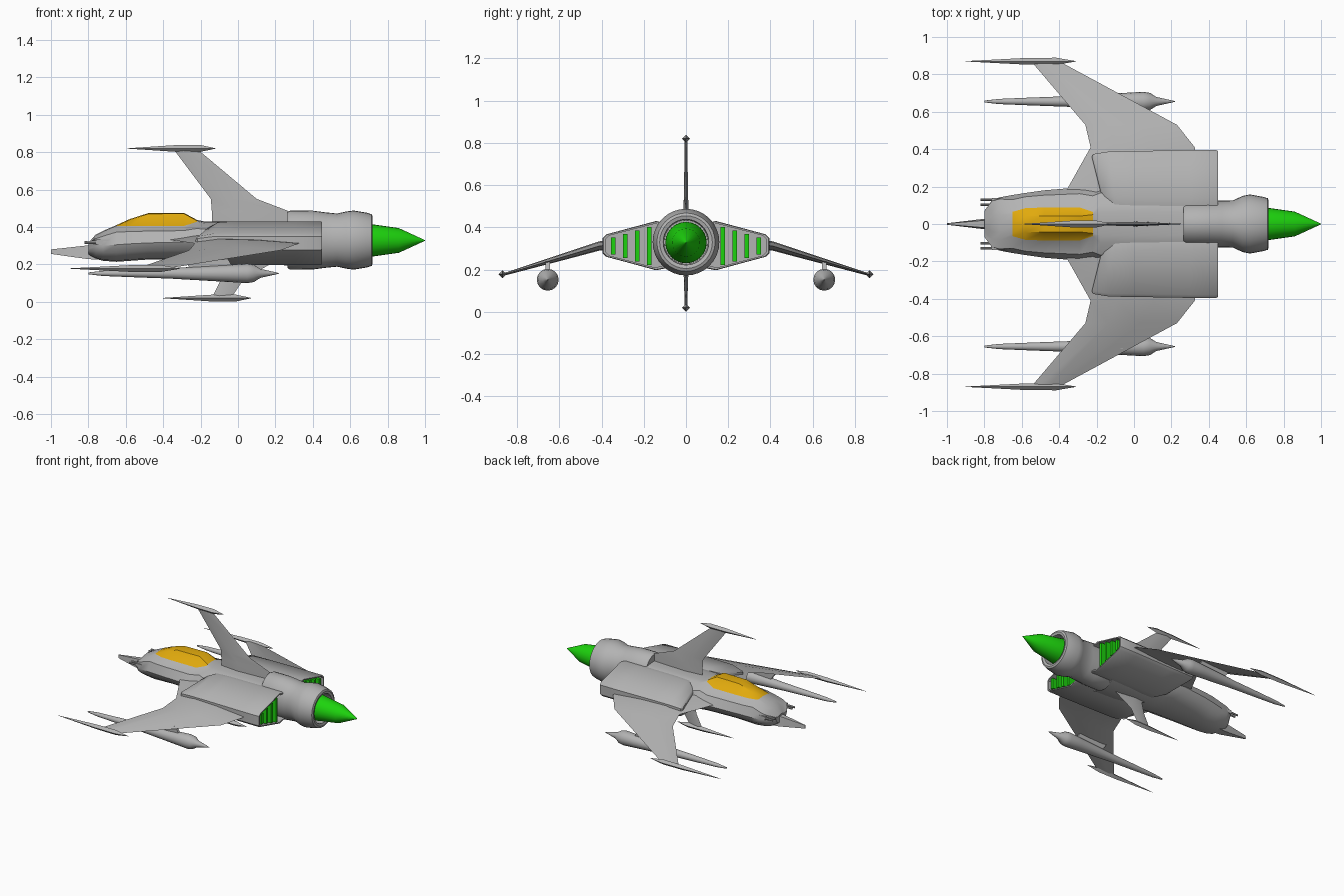
import bpy, bmesh, math

if "Cube" in bpy.data.objects:
    bpy.data.objects.remove(bpy.data.objects["Cube"])


def material(name, rgb):
    m = bpy.data.materials.new(name)
    m.diffuse_color = (*rgb, 1)
    m.use_nodes = True
    m.node_tree.nodes["Principled BSDF"].inputs["Base Color"].default_value = m.diffuse_color
    return m


GREY = material("hull grey", (0.45, 0.45, 0.45))
GREEN = material("glow green", (0.012, 0.65, 0.004))
AMBER = material("canopy amber", (0.75, 0.40, 0.004))


def loft(name, rings, mat=GREY, angle=35):
    """Skin equal-length rings of points and cap both ends."""
    bm = bmesh.new()
    rows = [[bm.verts.new(p) for p in r] for r in rings]
    n = len(rows[0])
    for a, b in zip(rows, rows[1:]):
        for i in range(n):
            j = (i + 1) % n
            bm.faces.new((a[i], a[j], b[j], b[i]))
    bm.faces.new(rows[0])
    bm.faces.new(rows[-1])
    bmesh.ops.recalc_face_normals(bm, faces=bm.faces)
    me = bpy.data.meshes.new(name)
    bm.to_mesh(me)
    bm.free()
    me.materials.append(mat)
    ob = bpy.data.objects.new(name, me)
    bpy.context.collection.objects.link(ob)
    bpy.ops.object.select_all(action='DESELECT')
    ob.select_set(True)
    bpy.context.view_layer.objects.active = ob
    bpy.ops.object.shade_smooth_by_angle(angle=math.radians(angle))
    return ob


def turned(name, profile, y, z, n=20, mat=GREY, angle=35):
    """Body along x from (x, half width, half height) stations."""
    rings = [[(x, y + ry * math.cos(2 * math.pi * i / n), z + rz * math.sin(2 * math.pi * i / n))
              for i in range(n)] for x, ry, rz in profile]
    return loft(name, rings, mat, angle)


def spindle(name, x0, x1, y, z):
    shape = [(0, .001), (.55, .018), (.82, .019), (1, .001)]
    return turned(name, [(x0 + (x1 - x0) * t, r, r) for t, r in shape], y, z, 4)


def box(name, x0, x1, y0, y1, z0, z1, mat=GREY):
    return loft(name, [[(x, y0, z0), (x, y1, z0), (x, y1, z1), (x, y0, z1)] for x in (x0, x1)], mat)


def blade(name, stations):
    """Vertical fin: (z, leading x, trailing x, half thickness) stations."""
    return loft(name, [[(a, 0, z), (a + .35 * (b - a), t, z), (b, 0, z), (a + .35 * (b - a), -t, z)]
                       for z, a, b, t in stations])


# Fuselage: x, roof half width, roof z, sill half width, sill z, waist half width, waist z, floor z
hull = []
for x, a, zt, b, zs, w, zm, zb in [
        (-.80, .020, .315, .040, .305, .060, .285, .255),
        (-.76, .040, .360, .080, .345, .125, .295, .235),
        (-.72, .050, .380, .085, .367, .142, .300, .225),
        (-.65, .050, .410, .065, .404, .155, .305, .220),
        (-.58, .045, .442, .085, .405, .166, .310, .225),
        (-.48, .042, .474, .088, .405, .180, .315, .232),
        (-.29, .042, .476, .088, .405, .196, .320, .232),
        (-.22, .050, .438, .065, .428, .196, .320, .228),
        (-.18, .060, .430, .100, .420, .192, .320, .220),
        (.28, .060, .430, .100, .420, .180, .320, .200)]:
    half = [(a, zt - .004), (b, zs), ((b + w) / 2 + .02, (zs + zm) / 2 + .018), (w, zm),
            (w * .88, (zm + zb) / 2), (w * .5, zb)]
    hull.append([(x, 0, zt)] + [(x, y, z) for y, z in half]
                + [(x, 0, zb - .006)] + [(x, -y, z) for y, z in reversed(half)])
fuselage = loft("fuselage", hull)
fuselage.data.materials.append(AMBER)
for p in fuselage.data.polygons:  # canopy glass: roof strips of the cockpit stretch
    if -.65 < p.center.x < -.22 and all(
            abs(fuselage.data.vertices[v].co.y) < .09 for v in p.vertices) and p.normal.z > .1:
        p.material_index = 1

# Nose spike
loft("nose_spike", [[(x, -w, z0), (x, w, z0), (x, w * .7, z1), (x, -w * .7, z1)]
                    for x, w, z0, z1 in [(-1, .004, .256, .280), (-.80, .028, .228, .302),
                                         (-.62, .05, .222, .30)]])

# Engine barrel with hollow nozzle, and exhaust cone
turned("engine", [(.265, .115, .150), (.28, .122, .158), (.40, .124, .157), (.47, .125, .148),
                  (.53, .126, .142), (.58, .150, .153), (.62, .158, .158), (.69, .145, .146),
                  (.715, .138, .138), (.72, .125, .125), (.715, .108, .108), (.60, .104, .104)],
       0, .33, 32)
turned("exhaust_cone", [(.60, .098, .098), (.66, .097, .097), (.72, .086, .086),
                        (.86, .066, .066), (.995, .004, .004), (1, .001, .001)],
       0, .328, 24, GREEN)

# Dorsal and belly fins with tip spindles
blade("dorsal_fin", [(.40, -.14, .28, .013), (.485, -.14, .27, .012), (.55, -.145, .10, .010),
                     (.81, -.34, -.21, .006)])
spindle("dorsal_tip", -.59, -.12, 0, .82)
blade("belly_fin", [(.24, -.18, .26, .016), (.20, -.07, .17, .012), (.12, -.09, .03, .009),
                    (.03, -.135, -.03, .006)])
spindle("belly_tip", -.40, .07, 0, .02)

POD = [(.07, .415), (.14, .43), (.378, .367), (.395, .350), (.395, .278), (.378, .261),
       (.14, .197), (.07, .212)]

for s, side in ((1, "left"), (-1, "right")):
    # Side pod: tapered slanted front, recessed rear
    rings = []
    for x, ky, kz, slant in [(-.165, .80, .55, .2), (-.155, .88, .68, .2), (-.10, .96, .97, .1),
                             (0, .97, 1, 0), (.30, 1, 1, 0), (.44, 1, 1, 0), (.45, .97, .97, 0),
                             (.45, .91, .89, 0), (.38, .91, .89, 0)]:
        rings.append([(x - slant * (y - .09), s * (.225 + (y - .225) * ky), .313 + (z - .313) * kz)
                      for y, z in POD])
    loft(side + "_pod", rings)
    # Glowing vents in the pod rear
    for i in range(4):
        y = .345 - i * .057
        grow = (.345 - y) * .29
        box(f"{side}_vent_{i + 1}", .375, .447, s * (y - .010), s * (y + .010),
            .272 - grow, .352 + grow, GREEN)
    # Forward-swept drooping wing: y, leading x, trailing x, z, half thickness
    wing = []
    for y, a, b, z, t in [(.15, -.38, .34, .335, .026), (.20, -.35, .34, .330, .026),
                          (.41, -.232, .325, .312, .022), (.53, -.26, .23, .276, .018),
                          (.87, -.55, -.40, .175, .006)]:
        c = b - a
        wing.append([(a, s * y, z), (a + .25 * c, s * y, z + t), (a + .6 * c, s * y, z + t * .8),
                     (b, s * y, z), (a + .6 * c, s * y, z - t * .8), (a + .25 * c, s * y, z - t)])
    loft(side + "_wing", wing)
    spindle(side + "_wing_tip", -.90, -.31, s * .87, .178)
    # Slung missile and its pylon
    turned(side + "_missile", [(x, r, r) for x, r in [
        (-.80, .005), (-.72, .014), (-.55, .021), (-.36, .028), (-.05, .046), (.05, .052),
        (.085, .046), (.12, .024), (.21, .004), (.22, .001)]], s * .655, .152, 16)
    loft(side + "_pylon", [[(x0, s * .645, z), (x1, s * .645, z), (x1, s * .665, z), (x0, s * .665, z)]
                           for z, x0, x1 in [(.17, -.25, -.02), (.24, -.30, -.06)]])
    # Twin-barrel nose gun
    box(side + "_gun_mount", -.76, -.68, s * .095, s * .138, .305, .332)
    for y in (.103, .130):
        turned(side + "_gun_barrel", [(-.82, .006, .008), (-.74, .007, .009)], s * y, .318, 8)
